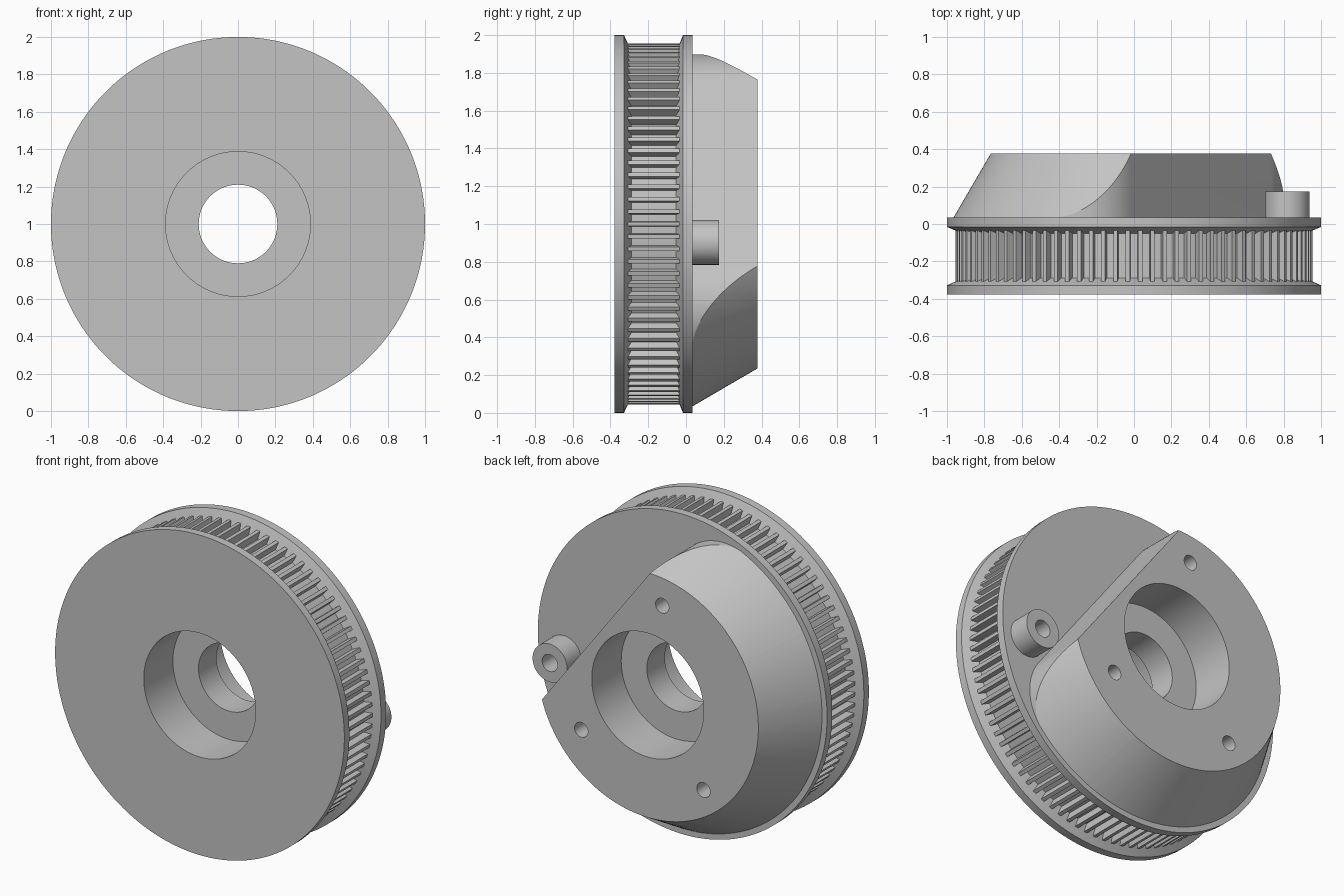
import bpy, bmesh, math
from mathutils import Vector

if "Cube" in bpy.data.objects:
    bpy.data.objects.remove(bpy.data.objects["Cube"])

SEG = 180
grey = bpy.data.materials.new("grey")
grey.diffuse_color = (0.55, 0.55, 0.55, 1)
grey.use_nodes = True
grey.node_tree.nodes["Principled BSDF"].inputs["Base Color"].default_value = grey.diffuse_color


def make(name, bm):
    bmesh.ops.recalc_face_normals(bm, faces=bm.faces)
    me = bpy.data.meshes.new(name)
    bm.to_mesh(me)
    bm.free()
    me.materials.append(grey)
    ob = bpy.data.objects.new(name, me)
    bpy.context.collection.objects.link(ob)
    return ob


def lathe(name, profile):
    """Closed (radius, y) profile turned about the wheel axis."""
    bm = bmesh.new()
    rings = []
    for i in range(SEG):
        a = 2 * math.pi * i / SEG
        rings.append([bm.verts.new((r * math.cos(a), y, 1 + r * math.sin(a)))
                      for r, y in profile])
    n = len(profile)
    for i in range(SEG):
        p, q = rings[i], rings[(i + 1) % SEG]
        for j in range(n):
            k = (j + 1) % n
            bm.faces.new((p[j], p[k], q[k], q[j]))
    return make(name, bm)


def prism(name, outline, y0, y1, scale=1.0):
    """(x, z) outline about the axis, extruded along y, far end scaled."""
    bm = bmesh.new()
    a = [bm.verts.new((x, y0, 1 + z)) for x, z in outline]
    b = [bm.verts.new((x * scale, y1, 1 + z * scale)) for x, z in outline]
    bm.faces.new(a)
    bm.faces.new(b)
    for i in range(len(a)):
        j = (i + 1) % len(a)
        bm.faces.new((a[i], a[j], b[j], b[i]))
    return make(name, bm)


def circle(r, x=0, z=0, n=SEG):
    return [(x + r * math.cos(2 * math.pi * i / n), z + r * math.sin(2 * math.pi * i / n))
            for i in range(n)]


def boolean(ob, tool, op):
    m = ob.modifiers.new("cut", 'BOOLEAN')
    m.object, m.operation, m.solver = tool, op, 'EXACT'
    bpy.context.view_layer.objects.active = ob
    bpy.ops.object.modifier_apply(modifier=m.name)
    bpy.data.objects.remove(tool)


# Wheel with two chamfered flanges and a belt groove
wheel = lathe("pulley_wheel", [
    (0.21, -0.378), (1, -0.378), (1, -0.328), (0.912, -0.288),
    (0.912, -0.052), (1, -0.016), (1, 0.035), (0.21, 0.035)])

# Conical hub, trimmed by a slanted flat with rounded corners
y0, y1, back = 0.0, 0.378, 0.035
slope = (0.965 - 0.765) / (y1 - back)
r0 = 0.965 + slope * back
hub = prism("hub", circle(r0), y0, y1, 0.765 / r0)
flat, fillet, half = 0.449, 0.335, 0.62
end = math.atan2(half, flat - fillet)
side = [(flat - fillet + fillet * math.cos(end * i / 30),
         half + fillet * math.sin(end * i / 30)) for i in range(31)]
side.append((side[-1][0] - 1.3 * math.sin(end), side[-1][1] + 1.3 * math.cos(end)))
outline = side + [(n, -t) for n, t in reversed(side)]
tilt = math.radians(37.1)
c, s = math.cos(tilt), math.sin(tilt)
trim = prism("trim", [(n * c - t * s, n * s + t * c) for n, t in outline], -0.1, 0.6)
boolean(hub, trim, 'INTERSECT')
boolean(wheel, hub, 'UNION')

# Small post beside the flat
post_x, post_z = 0.82, -0.097
boolean(wheel, prism("post", circle(0.119, post_x, post_z, 64), 0.0, 0.174), 'UNION')

# Through bore, counterbores on both faces, and blind holes
boolean(wheel, prism("bore", circle(0.21), -0.6, 0.6), 'DIFFERENCE')
boolean(wheel, prism("front_bore", circle(0.387), -0.6, -0.09), 'DIFFERENCE')
boolean(wheel, prism("back_bore", circle(0.387), 0.087, 0.6), 'DIFFERENCE')
for x, z in [(-0.10, 0.585), (0.46, -0.34), (-0.385, -0.49)]:
    boolean(wheel, prism("screw_hole", circle(0.046, x, z, 40), 0.12, 0.6), 'DIFFERENCE')
boolean(wheel, prism("post_hole", circle(0.053, post_x, post_z, 40), 0.03, 0.6), 'DIFFERENCE')

# Belt teeth, ends matching the flange chamfers
bm = bmesh.new()
for k in range(90):
    a = 2 * math.pi * k / 90
    out = Vector((math.cos(a), 0, math.sin(a)))
    tan = Vector((-math.sin(a), 0, math.cos(a)))

    def loop(r, w, ya, yb):
        return [bm.verts.new(out * r + tan * (u * w) + Vector((0, y, 1)))
                for u, y in ((-1, ya), (1, ya), (1, yb), (-1, yb))]
    lo = loop(0.908, 0.014, -0.288, -0.052)
    hi = loop(0.955, 0.011, -0.308, -0.035)
    bm.faces.new(lo)
    bm.faces.new(hi)
    for i in range(4):
        j = (i + 1) % 4
        bm.faces.new((lo[i], lo[j], hi[j], hi[i]))
make("belt_teeth", bm)

# Smooth the round surfaces, keep edges sharp
bpy.ops.object.select_all(action='DESELECT')
wheel.select_set(True)
bpy.context.view_layer.objects.active = wheel
bpy.ops.object.shade_smooth_by_angle(angle=math.radians(25))
